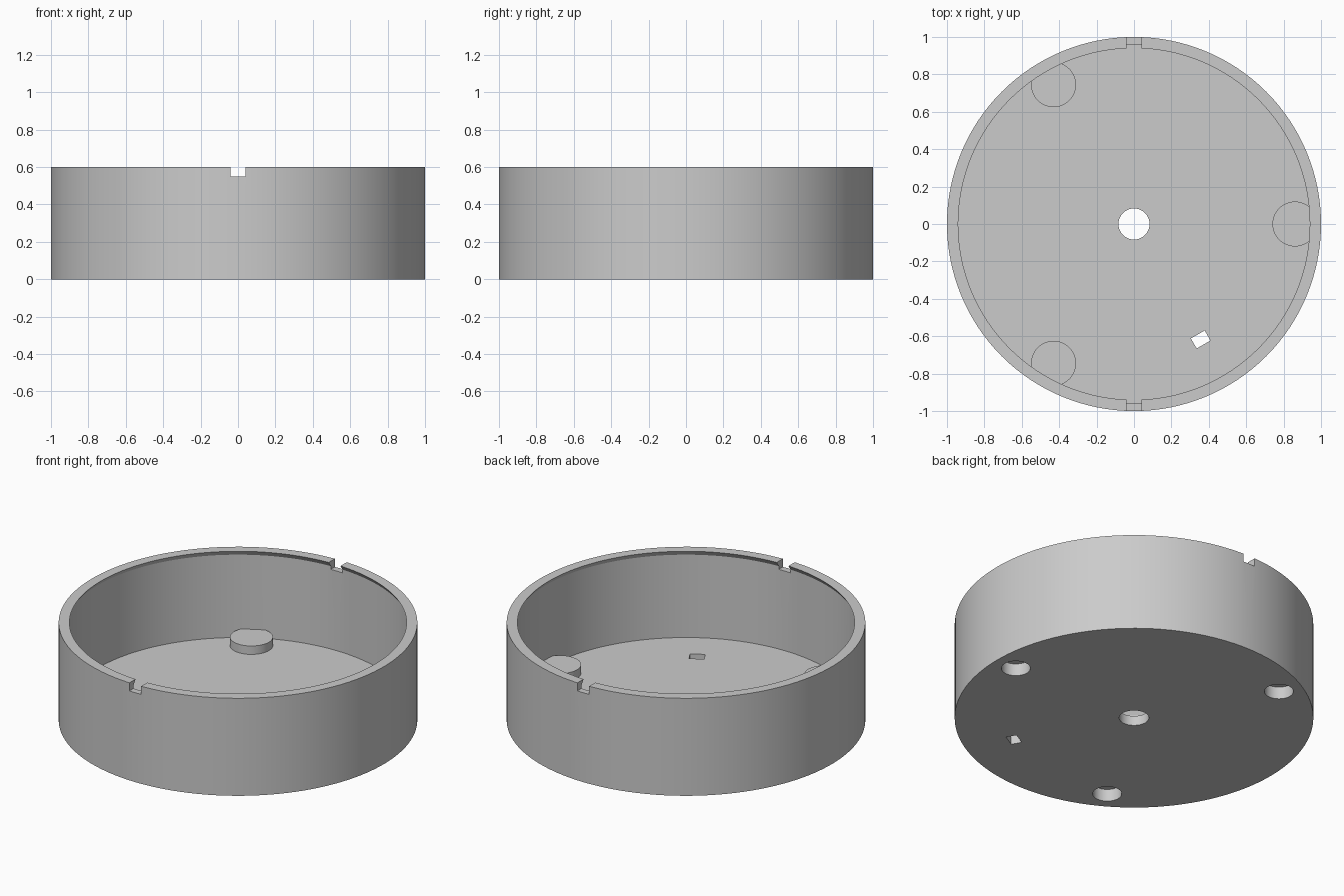
import bpy, bmesh
from math import sin, cos, pi, radians
from mathutils import Matrix

cube = bpy.data.objects.get("Cube")
if cube:
    bpy.data.objects.remove(cube, do_unlink=True)

HEIGHT, FLOOR, BOSS_TOP = 0.6, 0.06, 0.112
WALL_R, LIP_R, BORE_R = 0.96, 0.94, 0.083

grey = bpy.data.materials.new("plain grey")
colour = (0.6, 0.6, 0.6, 1)
grey.diffuse_color = colour
grey.use_nodes = True
grey.node_tree.nodes["Principled BSDF"].inputs["Base Color"].default_value = colour


def make_object(name, bm):
    bmesh.ops.recalc_face_normals(bm, faces=bm.faces)
    mesh = bpy.data.meshes.new(name)
    bm.to_mesh(mesh)
    bm.free()
    mesh.materials.append(grey)
    obj = bpy.data.objects.new(name, mesh)
    bpy.context.collection.objects.link(obj)
    return obj


def lathe(name, profile, steps):
    """Revolve a closed (radius, z) profile around the z axis."""
    bm = bmesh.new()
    rings = []
    for i in range(steps):
        a = 2 * pi * i / steps
        rings.append([bm.verts.new((r * cos(a), r * sin(a), z)) for r, z in profile])
    n = len(profile)
    for i in range(steps):
        here, there = rings[i], rings[(i + 1) % steps]
        for j in range(n):
            k = (j + 1) % n
            bm.faces.new((here[j], there[j], there[k], here[k]))
    return make_object(name, bm)


def cylinder(name, radius, x, y, z0, z1):
    bm = bmesh.new()
    bmesh.ops.create_cone(bm, cap_ends=True, segments=48, radius1=radius,
                          radius2=radius, depth=z1 - z0,
                          matrix=Matrix.Translation((x, y, (z0 + z1) / 2)))
    return make_object(name, bm)


def box(name, size, centre, turn=0):
    bm = bmesh.new()
    bmesh.ops.create_cube(bm, size=1, matrix=Matrix.Translation(centre)
                          @ Matrix.Rotation(turn, 4, 'Z')
                          @ Matrix.Diagonal((*size, 1)))
    return make_object(name, bm)


def combine(target, tool, operation):
    """Apply a boolean and discard the tool."""
    tool.hide_render = True
    mod = target.modifiers.new(operation.lower(), 'BOOLEAN')
    mod.operation, mod.solver, mod.object = operation, 'EXACT', tool
    bpy.context.view_layer.objects.active = target
    bpy.ops.object.modifier_apply(modifier=mod.name)
    bpy.data.objects.remove(tool, do_unlink=True)


# Round tray with a centre bore and an inward snap lip on the rim
tray = lathe("round_tray", [
    (BORE_R, 0), (1, 0), (1, HEIGHT), (LIP_R, HEIGHT),
    (WALL_R, HEIGHT - 0.03), (WALL_R, FLOOR), (BORE_R, FLOOR)], 128)

# Three bosses on the floor, each with a blind pocket underneath
spots = [(0.86 * cos(a), 0.86 * sin(a)) for a in (0, 2 * pi / 3, 4 * pi / 3)]
for x, y in spots:
    combine(tray, cylinder("boss", 0.12, x, y, 0.03, BOSS_TOP), 'UNION')
for x, y in spots:
    combine(tray, cylinder("pocket_cutter", 0.081, x, y, -0.1, 0.075), 'DIFFERENCE')

# Opposite notches through the rim
for side in (-1, 1):
    combine(tray, box("notch_cutter", (0.08, 0.2, 0.2), (0, side, 0.65)), 'DIFFERENCE')

# Small rectangular slot through the floor
slot_angle = radians(-60)
combine(tray, box("slot_cutter", (0.062, 0.085, 0.3),
                  (0.713 * cos(slot_angle), 0.713 * sin(slot_angle), 0),
                  slot_angle), 'DIFFERENCE')

# Smooth round walls, crisp edges
bpy.ops.object.select_all(action='DESELECT')
tray.select_set(True)
bpy.context.view_layer.objects.active = tray
bpy.ops.object.shade_smooth_by_angle(angle=radians(25))
